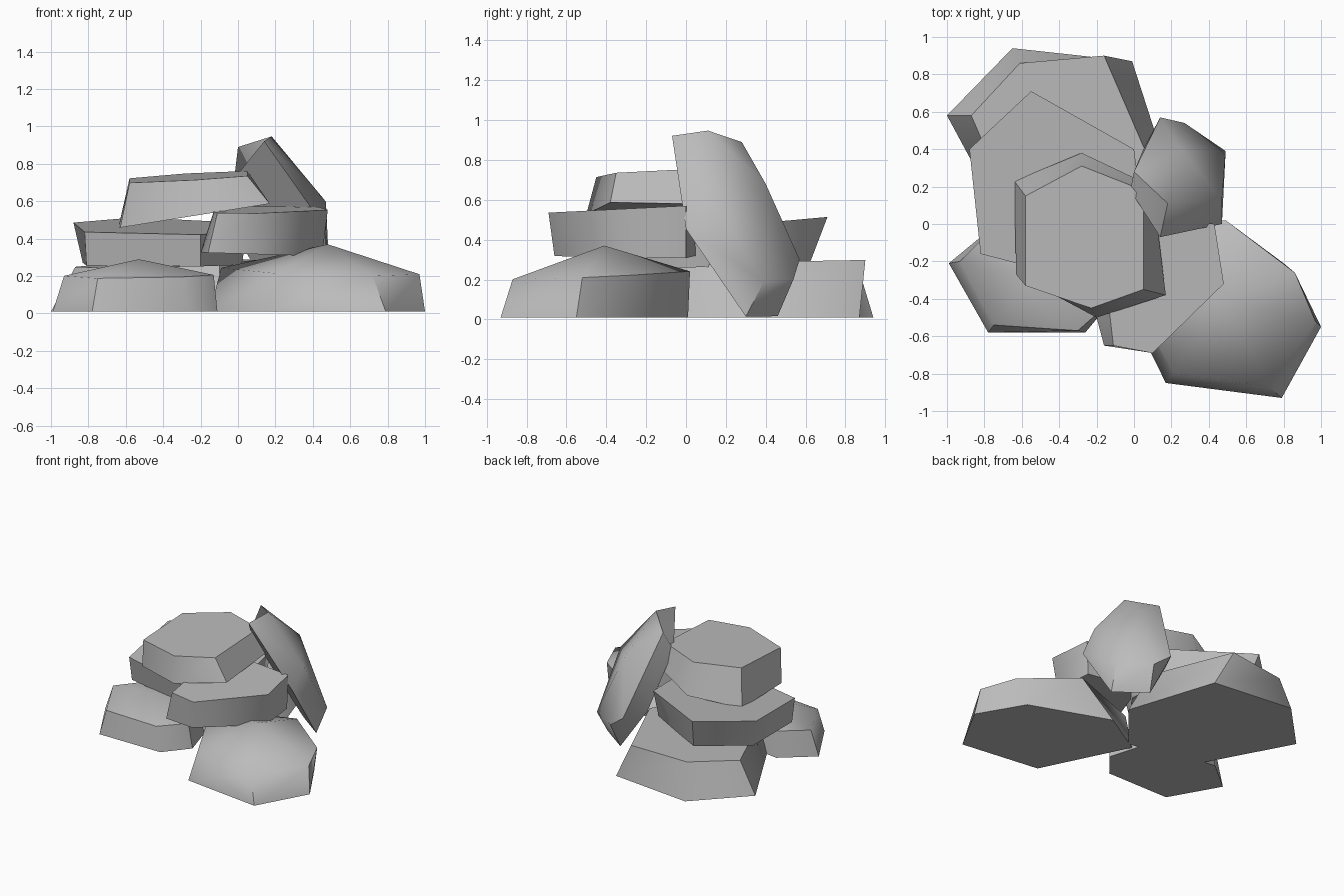
import bpy
import bmesh
import math

# Remove only the default cube
default_cube = bpy.data.objects.get("Cube")
if default_cube:
    bpy.data.objects.remove(default_cube, do_unlink=True)

# Single stone colour
stone = bpy.data.materials.new("stone_grey")
stone.use_nodes = True
grey = (0.5, 0.5, 0.5, 1)
stone.diffuse_color = grey
stone.node_tree.nodes["Principled BSDF"].inputs["Base Color"].default_value = grey


def ring_on_plane(mesh, outline, plane):
    """Lift a flat outline onto a sloping plane: height, x slope, y slope."""
    height, slope_x, slope_y = plane
    return [mesh.verts.new((x, y, height + slope_x * x + slope_y * y)) for x, y in outline]


def make_stone(name, foot, crown, foot_plane, crown_plane, peak=None):
    """Six-sided slab between two outlines, with an optional domed top."""
    mesh = bmesh.new()
    lower = ring_on_plane(mesh, foot, foot_plane)
    upper = ring_on_plane(mesh, crown, crown_plane)
    count = len(lower)
    mesh.faces.new(lower)
    for i in range(count):
        j = (i + 1) % count
        mesh.faces.new((lower[i], lower[j], upper[j], upper[i]))
    if peak:
        tip = mesh.verts.new(peak)
        for i in range(count):
            mesh.faces.new((upper[i], upper[(i + 1) % count], tip))
    else:
        mesh.faces.new(upper)
    bmesh.ops.recalc_face_normals(mesh, faces=mesh.faces)
    data = bpy.data.meshes.new(name)
    mesh.to_mesh(data)
    mesh.free()
    data.materials.append(stone)
    rock = bpy.data.objects.new(name, data)
    bpy.context.collection.objects.link(rock)
    # Smooth the sides, keep the rims sharp
    bpy.ops.object.select_all(action="DESELECT")
    rock.select_set(True)
    bpy.context.view_layer.objects.active = rock
    bpy.ops.object.shade_smooth_by_angle(angle=math.radians(58))
    return rock


ground = (0.01, 0, 0)

# Three stones resting on the ground
make_stone(
    "front_left_base_stone",
    foot=[(-.15, -.2), (.17, -.85), (.79, -.93), (1, -.55), (.8, -.21), (.2, .01)],
    crown=[(-.09, -.2), (.21, -.8), (.72, -.87), (.97, -.52), (.86, -.26), (.49, .02)],
    foot_plane=ground, crown_plane=(.25, -.02, .04), peak=(.48, -.41, .37))
make_stone(
    "front_right_base_stone",
    foot=[(-.99, -.21), (-.78, -.58), (-.26, -.58), (-.11, -.4), (-.2, -.1), (-.76, -.02)],
    crown=[(-.93, -.2), (-.75, -.54), (-.3, -.57), (-.13, -.42), (-.25, -.12), (-.75, -.02)],
    foot_plane=ground, crown_plane=(.23, .02, .05), peak=(-.53, -.3, .29))
make_stone(
    "back_base_stone",
    foot=[(-1, .58), (-.66, -.05), (-.1, -.18), (.21, .19), (-.01, .87), (-.65, .94)],
    crown=[(-.87, .58), (-.62, 0), (-.1, -.1), (.1, .3), (-.16, .9), (-.61, .86)],
    foot_plane=ground, crown_plane=(.27, .05, .04))

# Two slabs on the middle tier
make_stone(
    "middle_back_slab",
    foot=[(-.83, .36), (-.81, -.14), (-.2, -.27), (.02, 0), (-.02, .36), (-.5, .62)],
    crown=[(-.88, .4), (-.82, -.16), (-.2, -.32), (.05, 0), (0, .4), (-.55, .71)],
    foot_plane=(.26, 0, .03), crown_plane=(.45, 0, .09))
make_stone(
    "middle_front_slab",
    foot=[(-.2, -.5), (-.16, -.65), (.07, -.66), (.45, -.3), (.42, 0), (0, .05)],
    crown=[(-.13, -.48), (-.11, -.65), (.1, -.69), (.48, -.32), (.43, 0), (0, .05)],
    foot_plane=(.32, -.03, 0), crown_plane=(.57, 0, .05))

# Tilted slab on top of the pile
make_stone(
    "top_slab",
    foot=[(-.64, .23), (-.63, -.27), (-.2, -.5), (.17, -.38), (.1, .2), (-.28, .38)],
    crown=[(-.58, .15), (-.58, -.33), (-.23, -.45), (.05, -.35), (.05, .18), (-.28, .31)],
    foot_plane=(.56, .16, 0), crown_plane=(.75, .06, .05))

# Slab leaning against the back of the pile
make_stone(
    "leaning_slab",
    foot=[(.14, -.07), (.47, 0), (.46, .3), (.24, .46), (.05, .4), (-.02, .18)],
    crown=[(.18, .11), (.47, .13), (.49, .39), (.27, .54), (.14, .57), (0, .28)],
    foot_plane=(.97, -1.1, -1.5), crown_plane=(1.31, -1.1, -1.5), peak=(.25, .4, .68))
